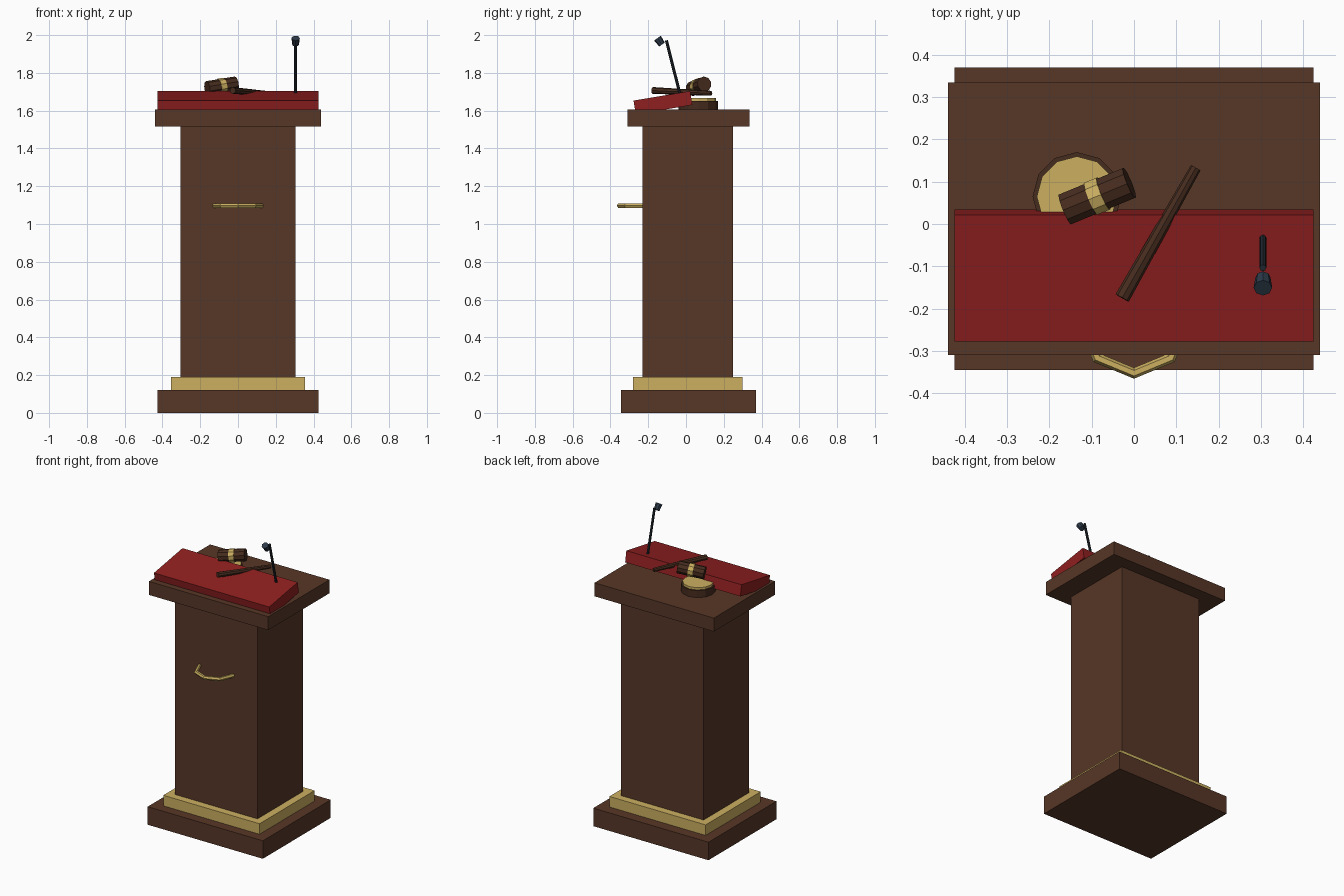
import bpy, bmesh
from math import pi
from mathutils import Vector

if "Cube" in bpy.data.objects:
    bpy.data.objects.remove(bpy.data.objects["Cube"])


def material(name, rgb):
    m = bpy.data.materials.new(name)
    m.use_nodes = True
    m.diffuse_color = (*rgb, 1)
    bsdf = next(n for n in m.node_tree.nodes if n.type == 'BSDF_PRINCIPLED')
    bsdf.inputs["Base Color"].default_value = (*rgb, 1)
    return m


wood = material("brown wood", (0.095, 0.038, 0.02))
dark_wood = material("dark wood", (0.062, 0.025, 0.013))
gold = material("gold", (0.6, 0.43, 0.118))
red = material("red cloth", (0.28, 0.014, 0.014))
black = material("black metal", (0.017, 0.024, 0.032))
slate = material("slate grey", (0.028, 0.045, 0.07))


def finish(name, mat):
    ob = bpy.context.object
    ob.name = name
    ob.data.materials.append(mat)
    return ob


def box(name, mat, x, y0, y1, z0, z1):
    """Block spanning -x..x, y0..y1, z0..z1."""
    bpy.ops.mesh.primitive_cube_add(size=1, location=(0, (y0 + y1) / 2, (z0 + z1) / 2))
    ob = finish(name, mat)
    for v in ob.data.vertices:
        v.co *= Vector((2 * x, y1 - y0, z1 - z0))
    return ob


def rod(name, mat, a, b, r1, r2, sides):
    """Tapered cylinder from point a to point b."""
    a, b = Vector(a), Vector(b)
    bpy.ops.mesh.primitive_cone_add(vertices=sides, radius1=r1, radius2=r2,
                                    depth=(b - a).length, location=(a + b) / 2)
    ob = finish(name, mat)
    ob.rotation_euler = (b - a).to_track_quat('Z', 'Y').to_euler()
    return ob


# Stand
box("base", wood, 0.425, -0.345, 0.37, 0, 0.12)
box("base_trim", gold, 0.355, -0.28, 0.30, 0.12, 0.19)
box("column", wood, 0.305, -0.23, 0.25, 0.19, 1.515)
box("top", wood, 0.44, -0.31, 0.335, 1.515, 1.605)

# Sloped reading board, sunk into the top at its front edge
board = box("reading_board", red, 0.425, -0.152, 0.152, -0.037, 0.037)
board.location = (0, -0.122, 1.642)
board.rotation_euler.x = 0.166

# Half-ring emblem bar on the front
bpy.ops.mesh.primitive_torus_add(major_segments=8, minor_segments=6, major_radius=0.123,
                                 minor_radius=0.013, location=(0, -0.23, 1.097))
bar = finish("front_bar", gold)
bm = bmesh.new()
bm.from_mesh(bar.data)
bmesh.ops.delete(bm, geom=[v for v in bm.verts if v.co.y > 0.01], context='VERTS')
bm.to_mesh(bar.data)
bm.free()

# Sound block
rod("sound_block", dark_wood, (-0.135, 0.065, 1.605), (-0.135, 0.065, 1.652), 0.105, 0.105, 12)
rod("sound_block_plate", gold, (-0.135, 0.065, 1.652), (-0.135, 0.065, 1.667), 0.095, 0.095, 12)

# Gavel
centre = Vector((-0.087, 0.066, 1.729))
axis = Vector((0.92, 0.38, 0.15)).normalized()
for name, mat, half, r in (("gavel_head", dark_wood, 0.083, 0.04),
                           ("gavel_band", gold, 0.016, 0.043)):
    rod(name, mat, centre - axis * half, centre + axis * half, r, r, 10)
rod("gavel_handle", dark_wood, (-0.028, -0.175, 1.707), (0.146, 0.133, 1.692), 0.018, 0.013, 8)

# Microphone
rod("microphone_stem", black, (0.305, -0.03, 1.68), (0.305, -0.104, 1.972), 0.008, 0.008, 8)
rod("microphone_head", slate, (0.305, -0.127, 1.95), (0.305, -0.151, 1.984), 0.018, 0.022, 8)
